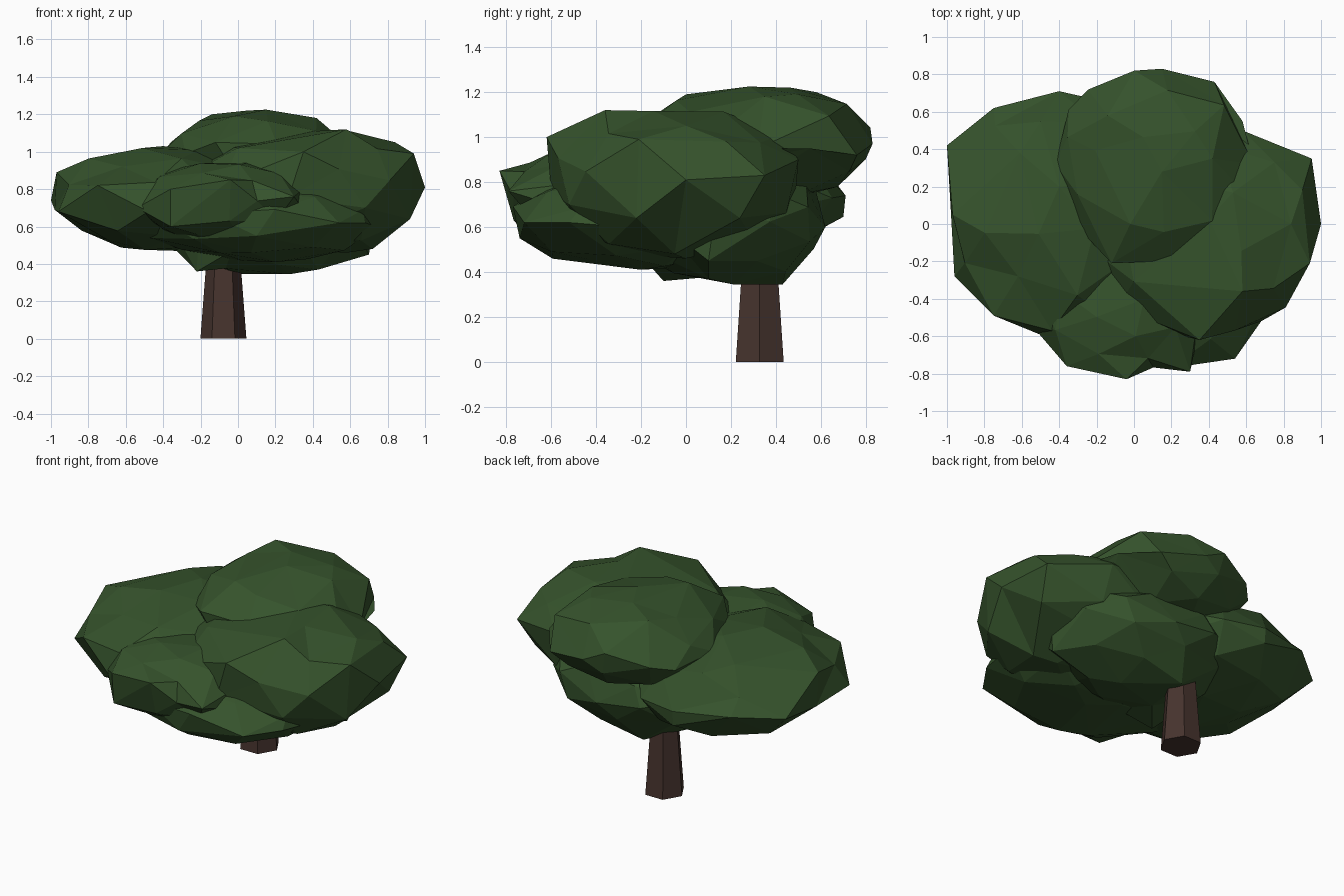
import bpy, bmesh, math, random
from mathutils import Vector, Euler

cube = bpy.data.objects.get("Cube")
if cube:
    bpy.data.objects.remove(cube, do_unlink=True)


def material(name, rgb):
    mat = bpy.data.materials.new(name)
    mat.use_nodes = True
    colour = (*rgb, 1)
    mat.diffuse_color = colour
    bsdf = mat.node_tree.nodes["Principled BSDF"]
    bsdf.inputs["Base Color"].default_value = colour
    bsdf.inputs["Roughness"].default_value = 0.9
    return mat


leaf_green = material("leaf green", (0.036, 0.086, 0.025))
bark_brown = material("bark brown", (0.062, 0.034, 0.027))


def add_object(name, bm, mat):
    mesh = bpy.data.meshes.new(name)
    bm.to_mesh(mesh)
    bm.free()
    mesh.materials.append(mat)
    obj = bpy.data.objects.new(name, mesh)
    bpy.context.collection.objects.link(obj)
    return obj


def leaf_clump(name, low, mid, high, seed, tips):
    """Faceted boulder, widest at mid, with some corners drawn out to the tips."""
    rng = random.Random(seed)
    bm = bmesh.new()
    bmesh.ops.create_icosphere(bm, subdivisions=2, radius=1)
    turn = Euler([rng.uniform(0, math.tau) for _ in range(3)]).to_matrix()
    for v in bm.verts:
        v.co = turn @ v.co * rng.uniform(0.96, 1.02)
    # Stretch each half of every axis to its own reach
    for axis in range(3):
        values = [v.co[axis] for v in bm.verts]
        bottom, top = min(values), max(values)
        for v in bm.verts:
            c = v.co[axis]
            if c < 0:
                v.co[axis] = mid[axis] + c / bottom * (low[axis] - mid[axis])
            else:
                v.co[axis] = mid[axis] + c / top * (high[axis] - mid[axis])
    # Draw the nearest free corner to each tip
    free = list(bm.verts)
    for tip in map(Vector, tips):
        corner = min(free, key=lambda v: (v.co - tip).length)
        corner.co = tip
        free.remove(corner)
    return add_object(name, bm, leaf_green)


# Upper canopy
leaf_clump("top_back_clump", (-0.41, -0.2, 0.72), (0.12, 0.34, 0.97), (0.63, 0.82, 1.22), 3, [
    (0.15, 0.83, 0.97), (0.43, 0.76, 0.92), (0.58, 0.55, 0.95), (0.64, 0.32, 0.95),
    (-0.42, 0.32, 0.98), (-0.35, 0.61, 0.95), (0.15, 0.28, 1.225), (-0.02, 0, 1.19),
    (-0.14, 0.58, 1.2), (0.42, 0.35, 1.18), (-0.12, -0.21, 1.05)])
leaf_clump("right_clump", (-0.25, -0.6, 0.46), (0.42, -0.04, 0.8), (0.98, 0.52, 1.12), 8, [
    (1, 0, 0.81), (0.94, -0.21, 0.99), (0.9, 0.18, 0.98), (0.95, 0.35, 0.83),
    (0.92, -0.22, 0.64), (0.58, -0.36, 1.12), (0.35, -0.62, 1), (0.68, -0.52, 0.7),
    (0.9, 0.24, 0.64), (0.58, 0.5, 0.9), (0.4, 0.03, 1.11), (0.72, -0.05, 0.48)])

# Side and front canopy
leaf_clump("left_clump", (-0.98, -0.6, 0.47), (-0.42, 0.1, 0.74), (0.15, 0.7, 1.02), 5, [
    (-0.97, 0.05, 0.89), (-1, 0.42, 0.74), (-0.96, -0.28, 0.68), (-0.75, -0.49, 0.82),
    (-0.4, 0.71, 0.74), (-0.75, 0.62, 0.76), (-0.4, 0.2, 1.03), (-0.7, 0, 0.53),
    (-0.48, -0.6, 0.68), (-0.61, 0.38, 0.97), (-0.62, -0.28, 0.92)])
leaf_clump("front_clump", (-0.52, -0.8, 0.5), (-0.07, -0.45, 0.74), (0.36, 0, 0.94), 11, [
    (-0.04, -0.83, 0.85), (0.3, -0.79, 0.76), (-0.36, -0.76, 0.8), (-0.36, -0.74, 0.6),
    (-0.54, -0.55, 0.7)])

# Underside of the canopy
leaf_clump("lower_front_clump", (-0.5, -0.77, 0.41), (0.15, -0.25, 0.64), (0.75, 0.3, 0.85), 14, [
    (0.54, -0.72, 0.62), (0.68, -0.52, 0.62), (0.1, -0.74, 0.55), (-0.1, -0.53, 0.46),
    (0.2, -0.2, 0.41)])
leaf_clump("lower_back_clump", (-0.45, -0.3, 0.345), (0.15, 0.2, 0.66), (0.74, 0.65, 0.85), 17, [
    (-0.22, -0.1, 0.36), (0.43, 0.1, 0.37), (0, 0.43, 0.345), (0.7, 0.1, 0.45),
    (0.2, 0.62, 0.6)])

# Tapered six-sided trunk, its top buried in the canopy
trunk_height = 0.6
bm = bmesh.new()
bmesh.ops.create_cone(bm, cap_ends=True, segments=6, radius1=0.123, radius2=0.077,
                      depth=trunk_height)
# Put corners on the x axis
corner = max(bm.verts, key=lambda v: v.co.x).co
bmesh.ops.rotate(bm, verts=bm.verts, cent=(0, 0, 0),
                 matrix=Euler((0, 0, -math.atan2(corner.y, corner.x))).to_matrix())
bmesh.ops.translate(bm, verts=bm.verts, vec=Vector((-0.078, 0.328, trunk_height / 2)))
add_object("trunk", bm, bark_brown)
